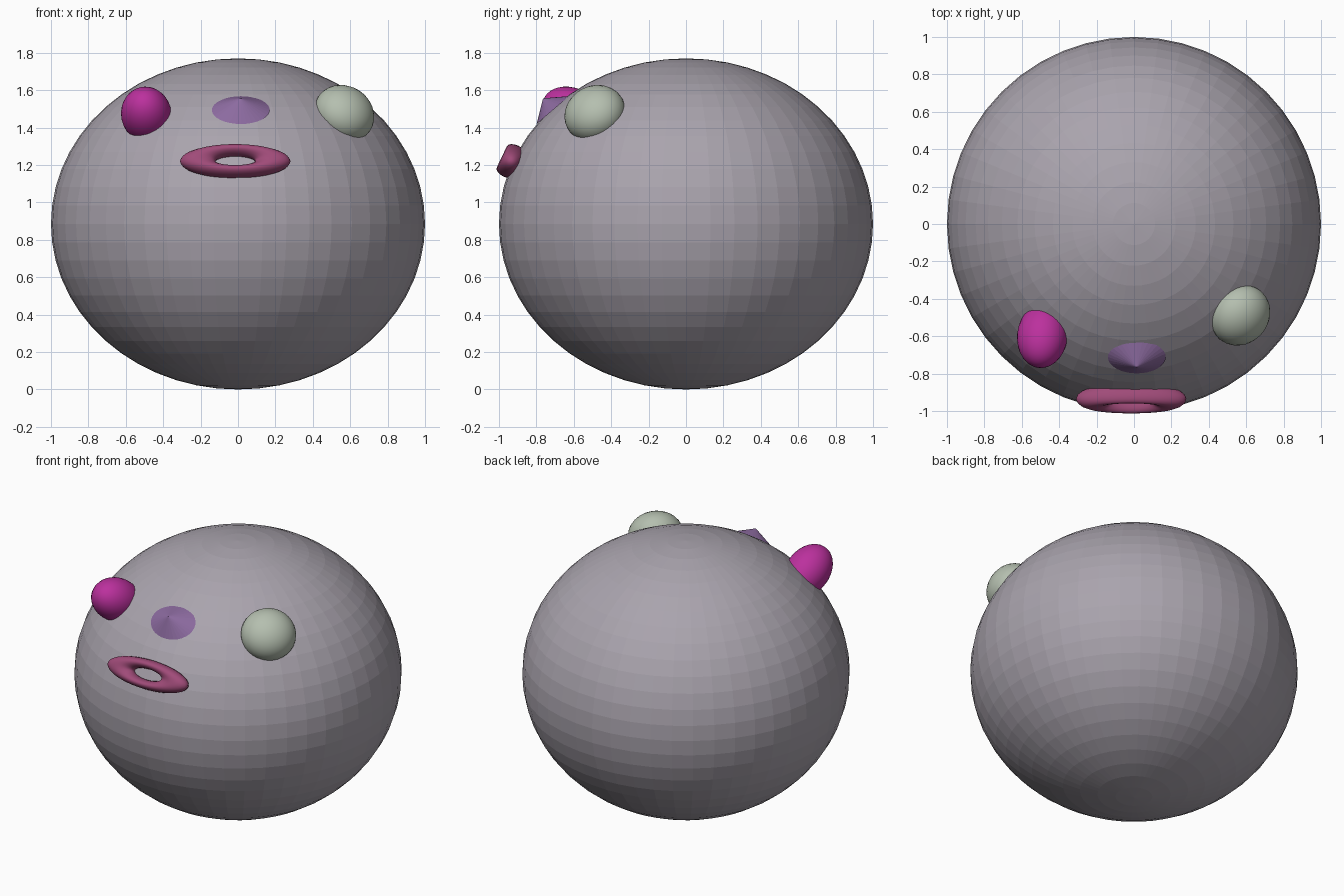
import bpy
from mathutils import Vector, Matrix

if "Cube" in bpy.data.objects:
    bpy.data.objects.remove(bpy.data.objects["Cube"])


def material(name, rgb):
    m = bpy.data.materials.new(name)
    m.diffuse_color = (*rgb, 1)
    m.use_nodes = True
    m.node_tree.nodes["Principled BSDF"].inputs["Base Color"].default_value = m.diffuse_color
    return m


def finish(name, loc, x_dir, z_dir, scale, mat, smooth):
    """Scale, then aim local z along z_dir with local x near x_dir."""
    ob = bpy.context.object
    ob.name = name
    z = Vector(z_dir).normalized()
    y = z.cross(Vector(x_dir)).normalized()
    x = y.cross(z)
    rot = Matrix((x, y, z)).transposed().to_4x4()
    ob.matrix_world = Matrix.Translation(loc) @ rot @ Matrix.Diagonal((*scale, 1))
    ob.data.materials.append(mat)
    for p in ob.data.polygons:
        p.use_smooth = smooth
    return ob


def ball(name, loc, x_dir, z_dir, scale, mat, segs=32, rings=16, smooth=True):
    bpy.ops.mesh.primitive_uv_sphere_add(segments=segs, ring_count=rings, radius=1)
    return finish(name, loc, x_dir, z_dir, scale, mat, smooth)


X, Z = (1, 0, 0), (0, 0, 1)

# Faceted squashed head
ball("head", (0, 0, 0.885), X, Z, (1, 1, 0.885),
     material("mauve_grey", (0.40, 0.37, 0.42)), 48, 28, False)

# Mismatched eyes
ball("left_eye", (-0.49, -0.597, 1.47), X, (-0.1, -0.85, 0.5), (0.135, 0.135, 0.185),
     material("magenta", (0.50, 0.03, 0.34)))
ball("right_eye", (0.568, -0.487, 1.475), (0.65, 0.76, 0), (0.54, -0.465, 0.71),
     (0.17, 0.165, 0.14), material("sage", (0.46, 0.52, 0.43)))

# Low cone nose lying on the surface
bpy.ops.mesh.primitive_cone_add(vertices=32, radius1=1, radius2=0, depth=1)
finish("nose", (0.015, -0.738, 1.525), X, (0, -0.65, 0.76), (0.155, 0.115, 0.082),
       material("purple", (0.27, 0.15, 0.36)), False)

# Flattened ring mouth
bpy.ops.mesh.primitive_torus_add(major_radius=0.2, minor_radius=0.095,
                                 major_segments=48, minor_segments=16)
finish("mouth", (-0.015, -0.935, 1.22), X, (0, -0.9, 0.43), (1, 0.31, 0.58),
       material("rose", (0.35, 0.07, 0.19)), True)
